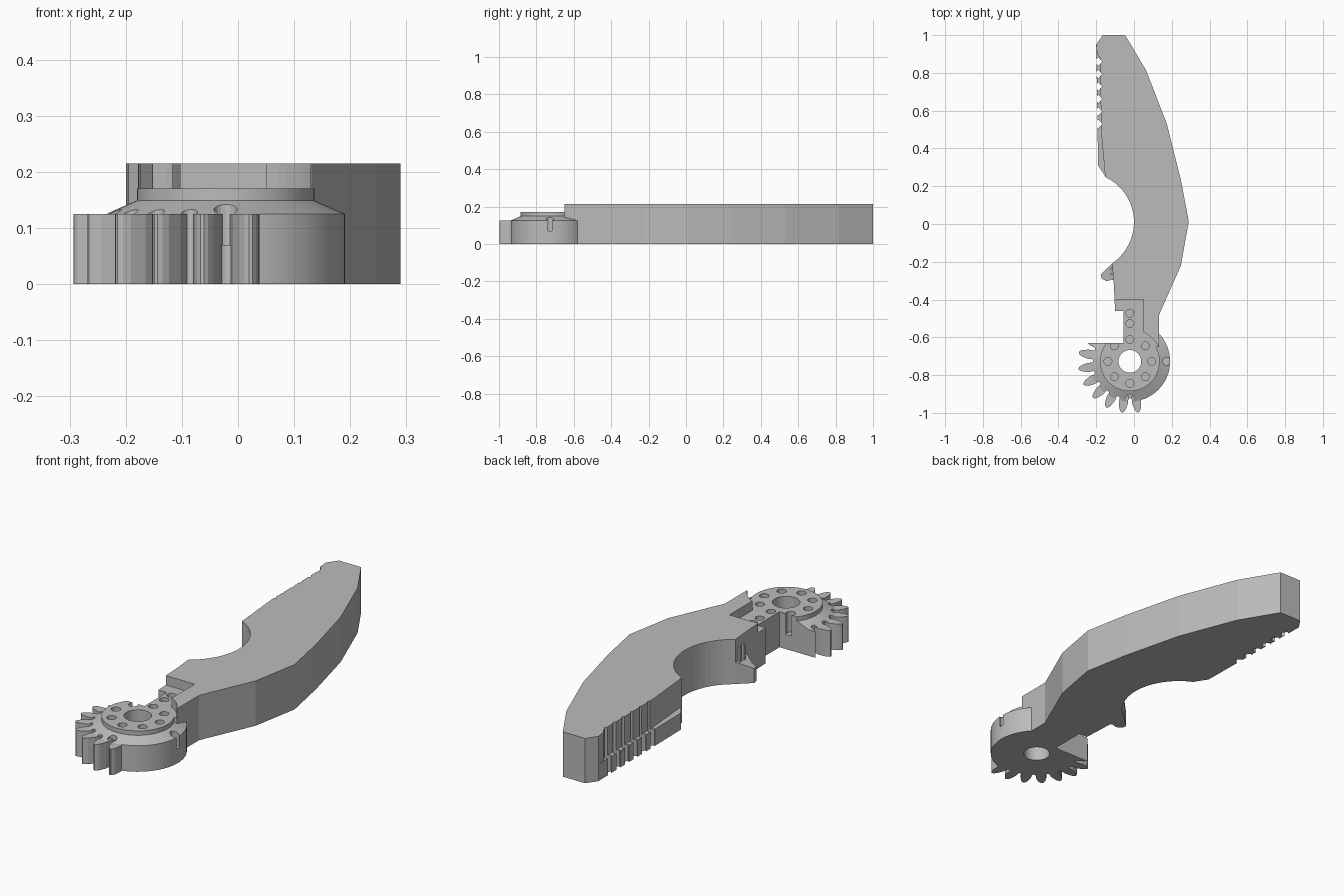
import bpy, bmesh, math
from mathutils import Matrix, Vector

if "Cube" in bpy.data.objects:
    bpy.data.objects.remove(bpy.data.objects["Cube"], do_unlink=True)

CX, CY = -0.022, -0.727      # hub axis
HEIGHT, HUB_TOP, GEAR_TOP = 0.215, 0.17, 0.125

grey = bpy.data.materials.new("grey_plastic")
grey.use_nodes = True
grey.diffuse_color = (0.5, 0.5, 0.5, 1)
grey.node_tree.nodes["Principled BSDF"].inputs["Base Color"].default_value = (0.5, 0.5, 0.5, 1)


def finish(name, bm, parent_cutter=False):
    bmesh.ops.recalc_face_normals(bm, faces=bm.faces)
    mesh = bpy.data.meshes.new(name)
    bm.to_mesh(mesh)
    bm.free()
    mesh.materials.append(grey)
    obj = bpy.data.objects.new(name, mesh)
    bpy.context.collection.objects.link(obj)
    return obj


def add_prism(bm, outline, z0, z1):
    face = bm.faces.new([bm.verts.new((x, y, z0)) for x, y in outline])
    up = bmesh.ops.extrude_face_region(bm, geom=[face])["geom"]
    verts = [v for v in up if isinstance(v, bmesh.types.BMVert)]
    bmesh.ops.translate(bm, verts=verts, vec=(0, 0, z1 - z0))
    return verts


def prism(name, outline, z0, z1):
    bm = bmesh.new()
    add_prism(bm, outline, z0, z1)
    return finish(name, bm)


def ring(x, y, r, n=24):
    return [(x + r * math.cos(math.tau * i / n), y + r * math.sin(math.tau * i / n)) for i in range(n)]


def polar(r, degrees):
    a = math.radians(degrees)
    return CX + r * math.cos(a), CY + r * math.sin(a)


def box(x0, x1, y0, y1):
    return [(x0, y0), (x1, y0), (x1, y1), (x0, y1)]


def cut(obj, pieces):
    """Subtract (outline, z0, z1) prisms, one at a time, then remove the cutters."""
    for outline, z0, z1 in pieces:
        cutter = prism("cutter", outline, z0, z1)
        cutter.hide_render = True
        mod = obj.modifiers.new("cut", "BOOLEAN")
        mod.operation, mod.solver, mod.object = "DIFFERENCE", "EXACT", cutter
        bpy.context.view_layer.objects.active = obj
        bpy.ops.object.modifier_apply(modifier=mod.name)
        bpy.data.objects.remove(cutter, do_unlink=True)


def smooth(obj):
    bpy.ops.object.select_all(action="DESELECT")
    obj.select_set(True)
    bpy.context.view_layer.objects.active = obj
    bpy.ops.object.shade_smooth_by_angle(angle=math.radians(20))


# Peg holes on the hub, its sloping shoulder and the stem
pegs = [polar(0.116, 45 * i) for i in range(8)]
pegs += [polar(0.195, 0), polar(0.195, 270), polar(0.2, 90), polar(0.255, 90)]
peg_cuts = [(ring(x, y, 0.021, 16), 0.07, 0.3) for x, y in pegs]

# Jaw arm with a round bite on its inner side
bite = []
for i in range(21):
    a = math.radians(-56 + 121 * i / 20)
    bite.append((-0.264 + 0.264 * math.cos(a), 0.01 + 0.264 * math.sin(a)))
outer = [(-0.165, 1), (-0.047, 1), (0.063, 0.816), (0.174, 0.53), (0.248, 0.235),
         (0.29, 0.013), (0.248, -0.22), (0.132, -0.483), (0.132, -0.65)]
stem = [(-0.055, -0.65), (-0.055, -0.46), (-0.1, -0.46), (-0.108, -0.3)]
grip = [(-0.175, 0.5), (-0.178, 0.88), (-0.195, 0.9), (-0.2, 0.95)]
arm = prism("jaw_arm", outer + stem + bite + grip, 0, HEIGHT)

# Low grip ledge along the inner edge of the jaw
ledge = prism("grip_ledge", [(-0.14, 0.25), (-0.15, 0.25), (-0.19, 0.31), (-0.2, 0.95),
                             (-0.16, 0.95)], 0, 0.08)

# Diamond grooves that form the grip teeth
grooves = []
for i in range(6):
    y = 0.53 + 0.066 * i
    grooves.append(([(-0.215, y), (-0.188, y - 0.022), (-0.168, y), (-0.188, y + 0.022)], -0.1, 0.3))
cut(ledge, grooves)
cut(arm, grooves)
cut(arm, [(box(-0.3, 0.05, -0.9, -0.4), HUB_TOP, 0.3),
          (ring(CX, CY, 0.17, 64), HUB_TOP, 0.3)] + peg_cuts)

# Small hooked claw at the lower end of the bite
bm = bmesh.new()
for v in add_prism(bm, [(-0.105, -0.2), (-0.175, -0.265), (-0.172, -0.288), (-0.145, -0.303),
                        (-0.118, -0.295), (-0.1, -0.3)], 0, 0.11):
    if v.co.x < -0.13:
        v.co.z = 0.07
finish("claw", bm)

# Upright ribs beside the claw
for i, y in enumerate((-0.235, -0.265)):
    prism(f"claw_rib_{i + 1}", box(-0.125, -0.1, y - 0.006, y + 0.006), 0, 0.17)

# Gear hub turned from a stepped profile
bm = bmesh.new()
profile = [(0.06, 0), (0.213, 0), (0.213, GEAR_TOP), (0.158, 0.149), (0.158, HUB_TOP), (0.06, HUB_TOP)]
verts = [bm.verts.new((CX + r, CY, z)) for r, z in profile]
edges = [bm.edges.new((verts[i - 1], verts[i])) for i in range(len(verts))]
bmesh.ops.spin(bm, geom=verts + edges, cent=(CX, CY, 0), axis=(0, 0, 1), angle=math.tau,
               steps=64, use_duplicate=False)
bmesh.ops.remove_doubles(bm, verts=bm.verts, dist=0.0005)
hub = finish("gear_hub", bm)
clearance = (box(-0.5, -0.055, -0.63, -0.4), -0.1, 0.3)
STEP = 18.2
gaps = [(ring(*polar(0.21, 161 + STEP * i), 0.015, 16), -0.1, 0.3) for i in range(7)]
cut(hub, peg_cuts + gaps + [clearance])
smooth(hub)

# Gear teeth around one side of the hub
half = [(0.18, 0.022), (0.225, 0.024), (0.255, 0.017), (0.268, 0.01), (0.274, 0.003)]
tooth = half + [(r, -w) for r, w in reversed(half)]
for i in range(8):
    turn = Matrix.Rotation(math.radians(152 + STEP * i), 2)
    pts = [turn @ Vector(p) for p in tooth]
    obj = prism(f"gear_tooth_{i + 1}", [(CX + p.x, CY + p.y) for p in pts], 0, GEAR_TOP)
    if i == 0:
        cut(obj, [clearance])
